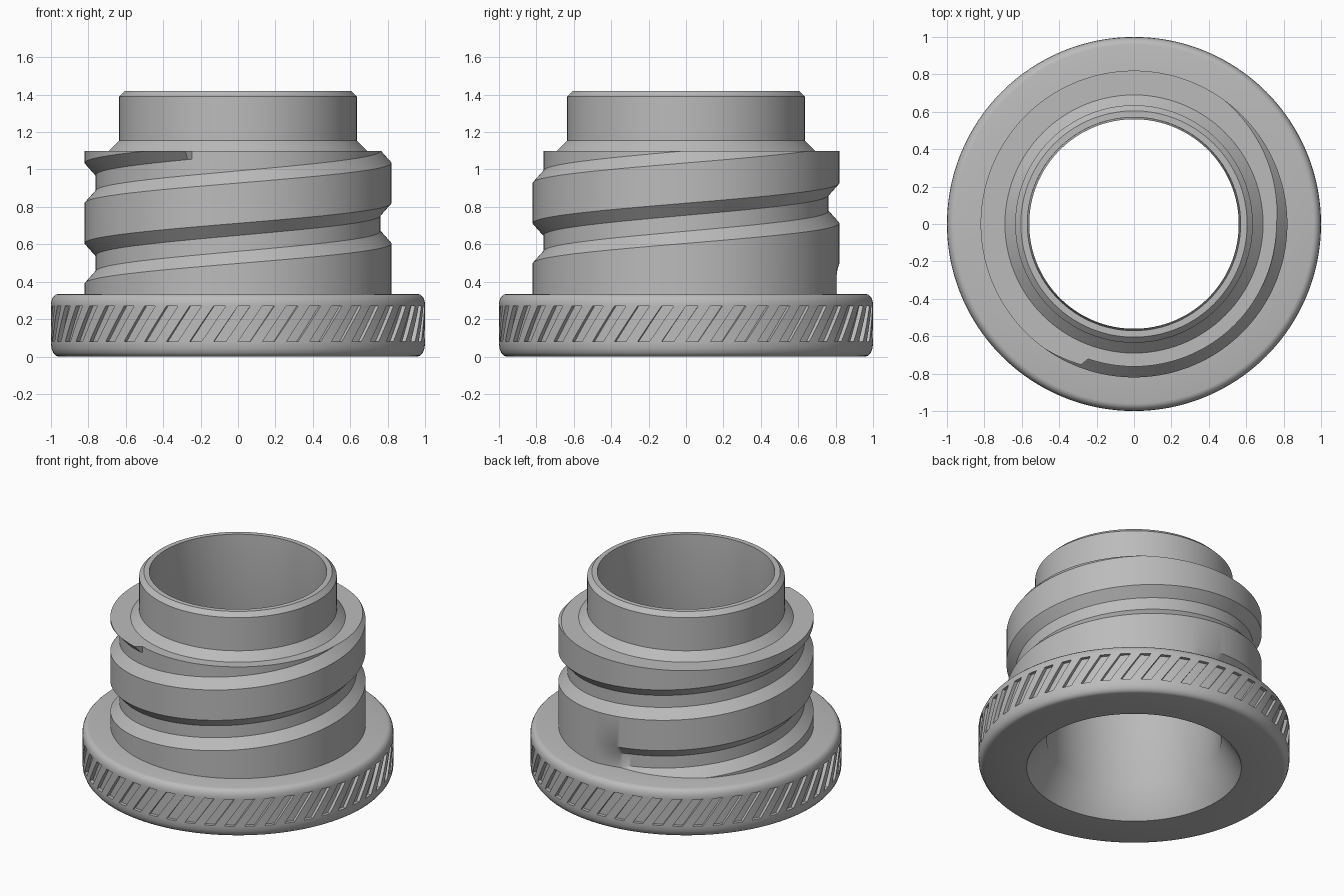
import bpy, bmesh, math

if "Cube" in bpy.data.objects:
    bpy.data.objects.remove(bpy.data.objects["Cube"])

grey = bpy.data.materials.new("plain_grey")
grey.use_nodes = True
grey.diffuse_color = (0.5, 0.5, 0.5, 1)
grey.node_tree.nodes["Principled BSDF"].inputs["Base Color"].default_value = (0.5, 0.5, 0.5, 1)

SEGS = 192
TAU = math.tau


def finish(bm, name):
    bmesh.ops.remove_doubles(bm, verts=bm.verts[:], dist=0.0004)
    bmesh.ops.dissolve_degenerate(bm, edges=bm.edges[:], dist=0.0003)
    bmesh.ops.recalc_face_normals(bm, faces=bm.faces[:])
    mesh = bpy.data.meshes.new(name)
    bm.to_mesh(mesh)
    bm.free()
    mesh.materials.append(grey)
    ob = bpy.data.objects.new(name, mesh)
    bpy.context.collection.objects.link(ob)
    bpy.ops.object.select_all(action='DESELECT')
    bpy.context.view_layer.objects.active = ob
    ob.select_set(True)
    bpy.ops.object.shade_smooth_by_angle(angle=math.radians(35))
    return ob


def point(r, angle, z):
    return (r * math.cos(angle), r * math.sin(angle), z)


# Lathed sleeve: knurled flange, collar and bore in one closed profile
BAND_LOW, BAND_HIGH, BAND_ROWS = 0.08, 0.27, 4
TWIST = 4 * TAU / SEGS


def quarter(z_end, z_start):
    """Rounded flange corner from the flat face to the rim."""
    steps = [i * math.pi / 8 for i in range(5)]
    return [(0.96 + 0.04 * math.sin(a), z_start + (z_end - z_start) * math.cos(a)) for a in steps]


band = [(1.0, BAND_LOW + (BAND_HIGH - BAND_LOW) * i / BAND_ROWS) for i in range(BAND_ROWS + 1)]
lower = [(0.69, 0)] + quarter(0, 0.07)
profile = lower + band + quarter(0.335, 0.28)[::-1]
profile += [(0.69, 0.335), (0.69, 1.10), (0.635, 1.155), (0.635, 1.39),
            (0.605, 1.42), (0.57, 1.42), (0.56, 0.20)]

bm = bmesh.new()
rings = []
for i, (r, z) in enumerate(profile):
    twist = TWIST * min(max((i - len(lower)) / BAND_ROWS, 0), 1)
    if i == len(profile) - 1:
        twist = 0
    rings.append([bm.verts.new(point(r, TAU * s / SEGS + twist, z)) for s in range(SEGS)])
slots = []
shift = round(TWIST * SEGS / TAU)
for i in range(len(rings)):
    a, b = rings[i], rings[(i + 1) % len(rings)]
    # undo the whole-column twist between the collar top and the bore
    off = shift if i == len(rings) - 2 else 0
    for s in range(SEGS):
        t = (s + 1) % SEGS
        face = bm.faces.new((a[s], a[t], b[(t + off) % SEGS], b[(s + off) % SEGS]))
        if len(lower) <= i < len(lower) + BAND_ROWS and s % 4 < 2:
            slots.append(face)

# Slanted grip slots pushed into the rim
moved = bmesh.ops.extrude_face_region(bm, geom=slots)["geom"]
for v in moved:
    if isinstance(v, bmesh.types.BMVert):
        v.co.x *= 0.977
        v.co.y *= 0.977
bmesh.ops.delete(bm, geom=[f for f in slots if f.is_valid], context='FACES')
finish(bm, "flanged_sleeve")

# Coarse thread: a helical groove in a cylinder, clipped flat at both ends
CREST, ROOT, PITCH = 0.82, 0.762, 0.43
Z_LOW, Z_HIGH = 0.335, 1.10
FLANK, GROOVE = 0.065, 0.215
START, END = math.radians(79), math.radians(610)


def groove_base(phi):
    return 0.39 + PITCH * (phi - math.pi) / TAU


def thread_radius(theta, z):
    depth = 0
    for k in range(-1, 4):
        phi = theta + TAU * k
        h = z - groove_base(phi)
        d = h / FLANK
        if phi <= END:
            d = min(d, (GROOVE - h) / FLANK)
        ramp = (phi - START) / 0.3
        depth = max(depth, min(d, ramp, 1))
    return CREST - (CREST - ROOT) * depth


bm = bmesh.new()
columns = []
for s in range(SEGS + 1):
    theta = TAU * s / SEGS
    heights = [Z_LOW]
    for k in range(-1, 4):
        base = groove_base(theta + TAU * k)
        heights += [base, base + FLANK, base + GROOVE - FLANK, base + GROOVE]
    heights = [min(max(z, Z_LOW), Z_HIGH) for z in heights + [Z_HIGH]]
    column = [bm.verts.new(point(thread_radius(theta, z), theta, z)) for z in heights]
    column.append(bm.verts.new(point(0.68, theta, Z_HIGH)))
    columns.append(column)
for a, b in zip(columns, columns[1:]):
    for i in range(len(a) - 1):
        bm.faces.new((a[i], b[i], b[i + 1], a[i + 1]))
finish(bm, "threaded_body")
